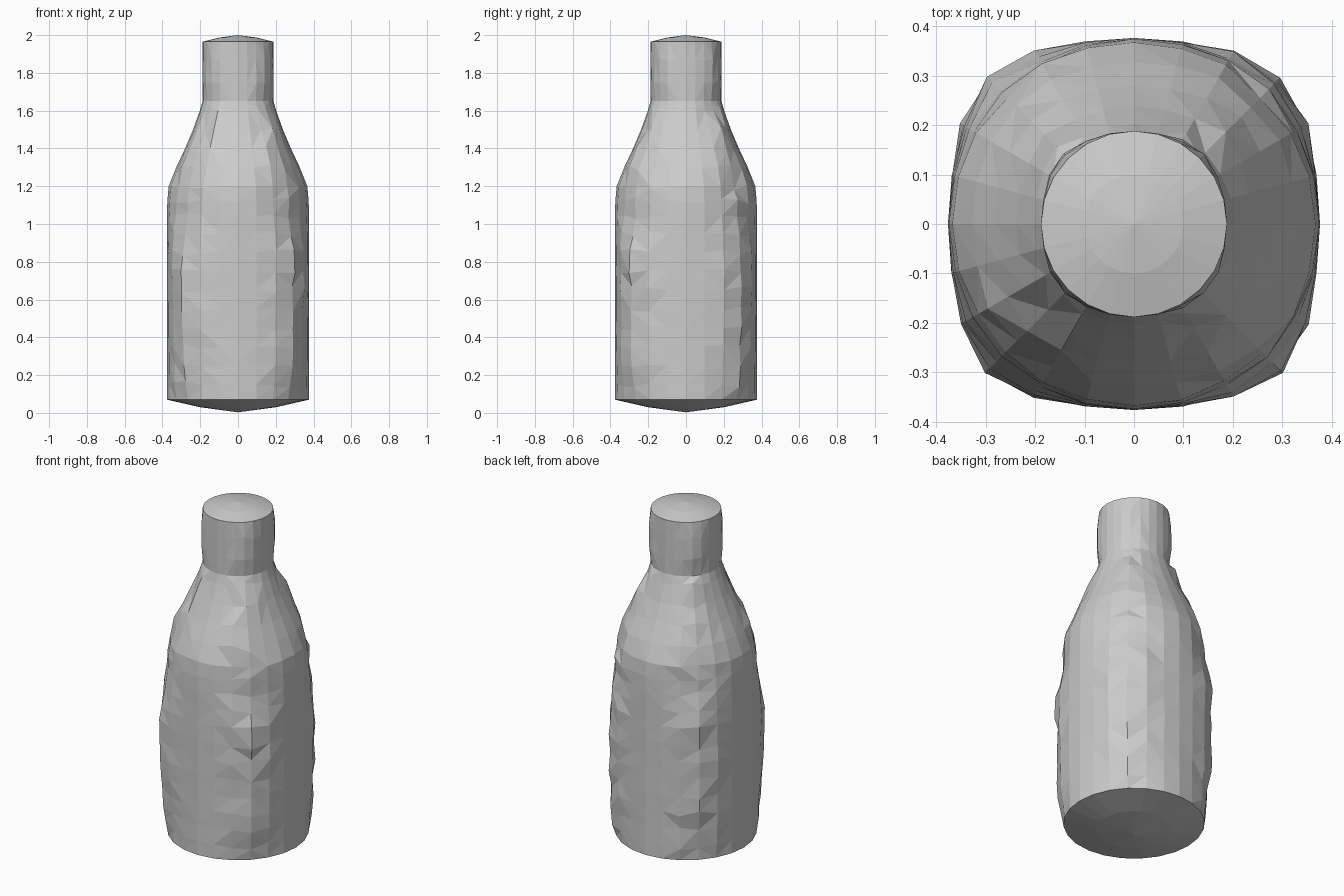
import bpy, bmesh, math, random

if "Cube" in bpy.data.objects:
    bpy.data.objects.remove(bpy.data.objects["Cube"])

random.seed(4)
SIDES = 24


def lerp_table(table, z):
    """Interpolate (z, axis radius, diagonal radius) rows."""
    for a, b in zip(table, table[1:]):
        if z <= b[0]:
            t = (z - a[0]) / (b[0] - a[0])
            return [a[i] + (b[i] - a[i]) * t for i in (1, 2)]
    return table[-1][1:]


def ring(bm, z, r_axis, r_diag, rough=0.0):
    """Rounded-square ring, roughened only towards its diagonals."""
    verts = []
    for i in range(SIDES):
        a = 2 * math.pi * i / SIDES
        w = math.sin(2 * a) ** 2
        w = w * w * 0.7 + w * 0.3
        r = r_axis + (r_diag - r_axis) * w
        r += random.uniform(-1, 1) * rough * w
        dz = random.uniform(-1, 1) * rough * w * 2
        verts.append(bm.verts.new((r * math.cos(a), r * math.sin(a), z + dz)))
    return verts


def bridge(bm, low, high):
    for i in range(SIDES):
        j = (i + 1) % SIDES
        bm.faces.new((low[i], low[j], high[j], high[i]))


def shallow_dome(bm, edge, inner, z_inner, z_tip):
    """Close a ring with a low faceted dome."""
    mid = ring(bm, z_inner, inner, inner)
    bridge(bm, edge, mid)
    tip = bm.verts.new((0, 0, z_tip))
    for i in range(SIDES):
        bm.faces.new((mid[i], mid[(i + 1) % SIDES], tip))


def finish(bm, name):
    bmesh.ops.triangulate(bm, faces=bm.faces[:])
    bmesh.ops.recalc_face_normals(bm, faces=bm.faces[:])
    mesh = bpy.data.meshes.new(name)
    bm.to_mesh(mesh)
    bm.free()
    obj = bpy.data.objects.new(name, mesh)
    bpy.context.collection.objects.link(obj)
    return obj


def stack(bm, table, levels, rough):
    rings = []
    for k, z in enumerate(levels):
        end = k in (0, len(levels) - 1)
        rings.append(ring(bm, z, *lerp_table(table, z), 0 if end else rough))
    for low, high in zip(rings, rings[1:]):
        bridge(bm, low, high)
    return rings


# Bottle body: round at the base, bulging on the diagonals, tapering shoulder
body_profile = [(0.07, 0.376, 0.376), (0.15, 0.376, 0.388), (0.3, 0.376, 0.402),
                (0.55, 0.376, 0.415), (0.8, 0.376, 0.418), (0.95, 0.376, 0.398),
                (1.1, 0.376, 0.378), (1.2, 0.367, 0.368), (1.3, 0.327, 0.343),
                (1.4, 0.28, 0.303), (1.5, 0.238, 0.255), (1.6, 0.202, 0.212),
                (1.65, 0.188, 0.188)]
body_levels = [0.07, 0.15, 0.25, 0.35, 0.45, 0.55, 0.65, 0.75, 0.85, 0.95,
               1.04, 1.12, 1.2, 1.3, 1.4, 1.5, 1.6, 1.65]
bm = bmesh.new()
rings = stack(bm, body_profile, body_levels, 0.011)
shallow_dome(bm, rings[0], 0.2, 0.03, 0.003)
finish(bm, "bottle_body")

# Cap: short collar with a slightly domed lid
cap_profile = [(1.65, 0.188, 0.188), (1.75, 0.188, 0.200), (1.87, 0.188, 0.198),
               (1.965, 0.188, 0.188)]
bm = bmesh.new()
rings = stack(bm, cap_profile, [1.65, 1.75, 1.87, 1.965], 0.005)
shallow_dome(bm, rings[-1], 0.1, 1.987, 2.0)
finish(bm, "bottle_cap")
